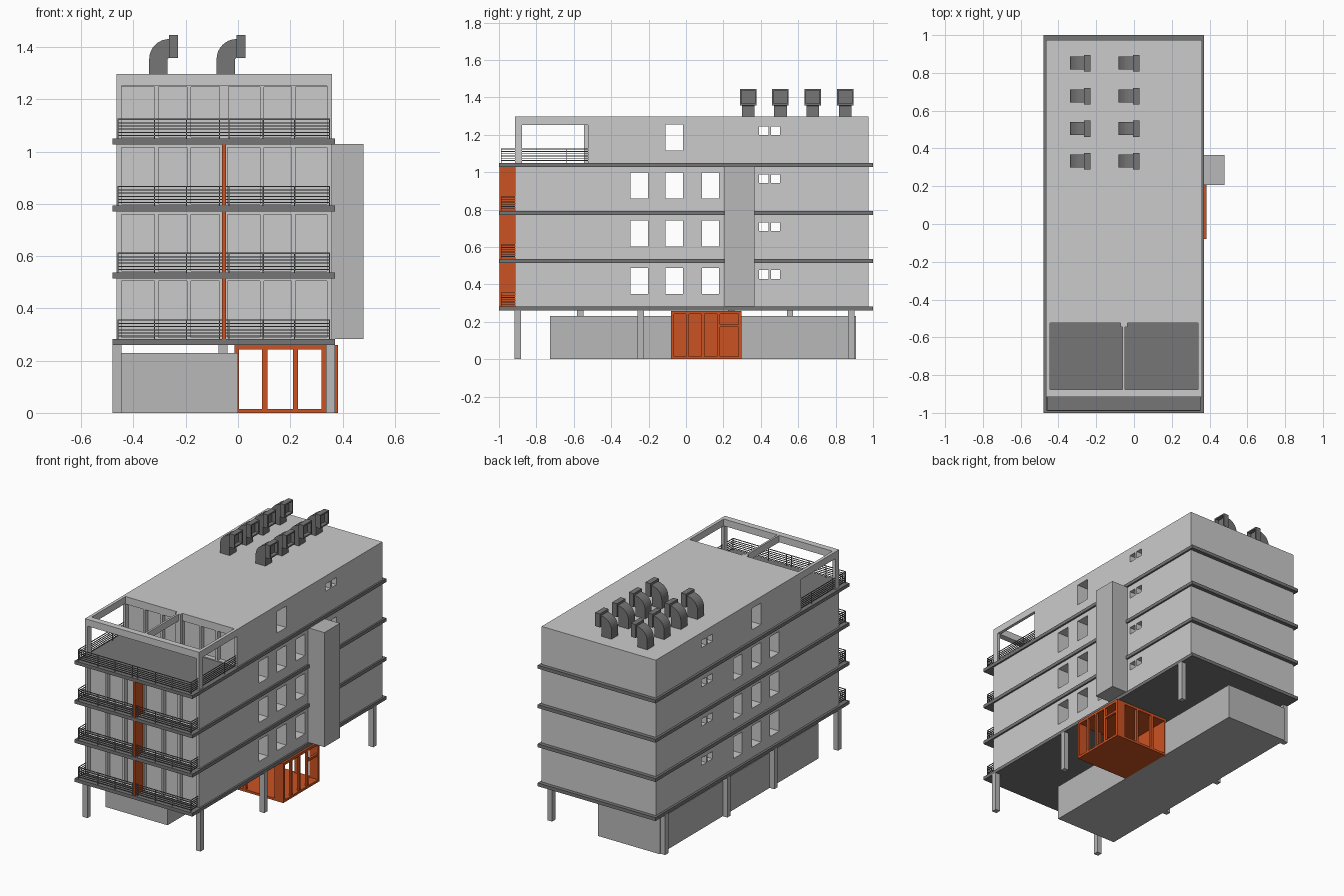
import bpy, bmesh, math
from mathutils import Matrix

if "Cube" in bpy.data.objects:
    bpy.data.objects.remove(bpy.data.objects["Cube"])


def material(name, rgb):
    m = bpy.data.materials.new(name)
    m.diffuse_color = (*rgb, 1)
    m.use_nodes = True
    m.node_tree.nodes["Principled BSDF"].inputs["Base Color"].default_value = m.diffuse_color
    return m


WALL = material("light_wall_grey", (0.60, 0.60, 0.60))
BASE = material("base_grey", (0.48, 0.48, 0.48))
DARK = material("dark_slab_grey", (0.18, 0.18, 0.18))
ORANGE = material("orange", (0.60, 0.085, 0.016))


def boxes(name, mat, items):
    """One object out of boxes given as (x0, x1, y0, y1, z0, z1)."""
    bm = bmesh.new()
    for x0, x1, y0, y1, z0, z1 in items:
        m = (Matrix.Translation(((x0 + x1) / 2, (y0 + y1) / 2, (z0 + z1) / 2))
             @ Matrix.Diagonal((x1 - x0, y1 - y0, z1 - z0, 1)))
        bmesh.ops.create_cube(bm, size=1, matrix=m)
    return finish(name, mat, bm)


def finish(name, mat, bm):
    me = bpy.data.meshes.new(name)
    bm.to_mesh(me)
    bm.free()
    me.materials.append(mat)
    ob = bpy.data.objects.new(name, me)
    bpy.context.collection.objects.link(ob)
    return ob


def cut(ob, items):
    """Cut boxes out of an object."""
    cutter = boxes("cutter", ob.data.materials[0], items)
    cutter.hide_render = True
    mod = ob.modifiers.new("cut", 'BOOLEAN')
    mod.operation, mod.solver, mod.object = 'DIFFERENCE', 'EXACT', cutter
    bpy.context.view_layer.objects.active = ob
    bpy.ops.object.modifier_apply(modifier="cut")
    bpy.data.objects.remove(cutter)


L, R, FRONT, BACK = -0.465, 0.36, -0.915, 0.975
TERRACE = -0.524
FLOORS = [0.282, 0.537, 0.793, 1.05]           # tops of the slabs
ROOF = 1.297
BIG = [(-0.297, -0.203), (-0.11, -0.016), (0.086, 0.176)]
SMALL = [(0.39, 0.44), (0.455, 0.503)]
PANES = [(-0.445, -0.32), (-0.305, -0.195), (-0.18, -0.07),
         (-0.04, 0.085), (0.1, 0.205), (0.22, 0.34)]

# Floor slabs
for z in FLOORS:
    boxes("floor_slab", DARK, [(-0.48, 0.371, -1, 1, z - 0.022, z)])

# Storeys: side windows run straight through, front panes are recessed
for i, z in enumerate(FLOORS):
    top = i == 3
    y0 = TERRACE if top else FRONT
    z1 = ROOF if top else FLOORS[i + 1] - 0.022
    storey = boxes("storey_walls", WALL, [(L, R, y0, BACK, z, z1)])
    holes = [(-1, 1, a, b, z + 0.066, z + 0.206) for a, b in ([BIG[1]] if top else BIG)]
    holes += [(-1, 1, a, b, z + 0.148, z + 0.195) for a, b in SMALL]
    holes += [(a, b, y0 - 0.1, y0 + 0.03, z + 0.006, z + (0.198 if top else 0.222))
              for a, b in PANES]
    cut(storey, holes)

# Roof terrace frame: corner posts, beams, centre beam and post
zt, zb = FLOORS[3], 1.252
boxes("terrace_frame", WALL, [
    (L, L + 0.02, FRONT, -0.877, zt, zb), (R - 0.02, R, FRONT, -0.877, zt, zb),
    (L, R, FRONT, -0.875, zb, ROOF),
    (L, L + 0.02, -0.875, TERRACE, zb, ROOF), (R - 0.02, R, -0.875, TERRACE, zb, ROOF),
    (-0.06, -0.047, -0.875, TERRACE, zb, ROOF)])
boxes("terrace_post", WALL, [(-0.072, -0.035, -0.545, TERRACE, zt, ROOF)])

# Orange fins dividing the balconies
for i in range(3):
    boxes("balcony_fin", ORANGE,
          [(-0.061, -0.046, -0.998, FRONT, FLOORS[i], FLOORS[i + 1] - 0.022)])

# Railings along the front and returning along the sides
T = 0.002
for i, z in enumerate(FLOORS):
    yb = TERRACE if i == 3 else FRONT
    xl, xr, yf = -0.46, 0.351, -0.988
    parts = []
    for h in (0.012, 0.024, 0.036, 0.048, 0.06, 0.074):
        zz = z + h
        parts.append((xl, xr, yf - T, yf + T, zz - T, zz + T))
        parts += [(x - T, x + T, yf, yb, zz - T, zz + T) for x in (xl, xr)]
    for x in (xl, -0.32, -0.197, -0.07, -0.035, 0.095, 0.217, xr):
        parts.append((x - T, x + T, yf - T, yf + T, z, z + 0.074))
    if i == 3:
        parts += [(x - T, x + T, -0.642, -0.638, z, z + 0.074) for x in (xl, xr)]
    boxes("balcony_railing", DARK, parts)

# Lift shaft on the right side
boxes("lift_shaft", BASE, [(0.355, 0.48, 0.206, 0.366, 0.282, 1.03)])

# Ground floor block and columns
UNDER = FLOORS[0] - 0.022
boxes("ground_block", BASE, [(-0.447, 0.0, -0.727, 0.909, 0, 0.23)])
for x, ys in ((-0.463, (-0.9, -0.242, 0.242, 0.883)),
              (0.354, (-0.9, -0.242, 0.883)),
              (-0.057, (-0.566, 0.556))):
    for y in ys:
        boxes("column", BASE, [(x - 0.017, x + 0.017, y - 0.017, y + 0.017, 0, UNDER)])

# Orange lobby: floor, ceiling, solid inner wall and framed openings
X0, X1, Y0, Y1, ZL, ZH, ZT = -0.014, 0.383, -0.08, 0.296, 0.015, 0.242, 0.259
lobby = [(X0, X1, Y0, Y1, 0, ZL), (X0, X1, Y0, Y1, ZH, ZT),
         (X0, 0.004, Y0, Y1, ZL, ZH)]
for a, b in ((0.092, 0.113), (0.211, 0.229), (0.32, X1)):
    lobby += [(a, b, Y0, Y0 + 0.016, ZL, ZH), (a, b, Y1 - 0.016, Y1, ZL, ZH)]
for a, b in ((0.0, 0.016), (0.084, 0.098), (0.166, 0.182)):
    lobby.append((X1 - 0.016, X1, a, b, ZL, ZH))
lobby.append((X1 - 0.016, X1, 0.182, 0.28, 0.172, 0.186))
boxes("entrance_lobby", ORANGE, lobby)


# Roof vents: square elbow duct with a flared, recessed mouth
def vent(x, y):
    bm = bmesh.new()
    cx, cz, n = x + 0.077, 1.354, 8
    prof = [(x, ROOF)]
    prof += [(cx - 0.077 * math.cos(t), cz + 0.077 * math.sin(t))
             for t in [math.pi / 2 * k / n for k in range(n + 1)]]
    prof += [(cx, cz + 0.008), (x + 0.071, cz), (x + 0.071, ROOF)]
    f = bm.faces.new([bm.verts.new((px, y - 0.034, pz)) for px, pz in prof])
    ext = bmesh.ops.extrude_face_region(bm, geom=[f])
    bmesh.ops.translate(bm, vec=(0, 0.068, 0),
                        verts=[v for v in ext["geom"] if isinstance(v, bmesh.types.BMVert)])
    bmesh.ops.recalc_face_normals(bm, faces=bm.faces[:])
    finish("roof_vent_duct", DARK, bm)

    bm = bmesh.new()
    m = (Matrix.Translation((x + 0.0935, y, 1.4015))
         @ Matrix.Diagonal((0.035, 0.088, 0.088, 1)))
    bmesh.ops.create_cube(bm, size=1, matrix=m)
    bm.normal_update()
    mouth = [f for f in bm.faces if f.normal.x > 0.9]
    bmesh.ops.inset_region(bm, faces=mouth, thickness=0.012)
    ext = bmesh.ops.extrude_face_region(bm, geom=mouth)
    bmesh.ops.translate(bm, vec=(-0.025, 0, 0),
                        verts=[v for v in ext["geom"] if isinstance(v, bmesh.types.BMVert)])
    bmesh.ops.delete(bm, geom=[f for f in mouth if f.is_valid], context='FACES')
    finish("roof_vent_mouth", DARK, bm)


for vx in (-0.34, -0.082):
    for vy in (0.333, 0.505, 0.677, 0.852):
        vent(vx, vy)
